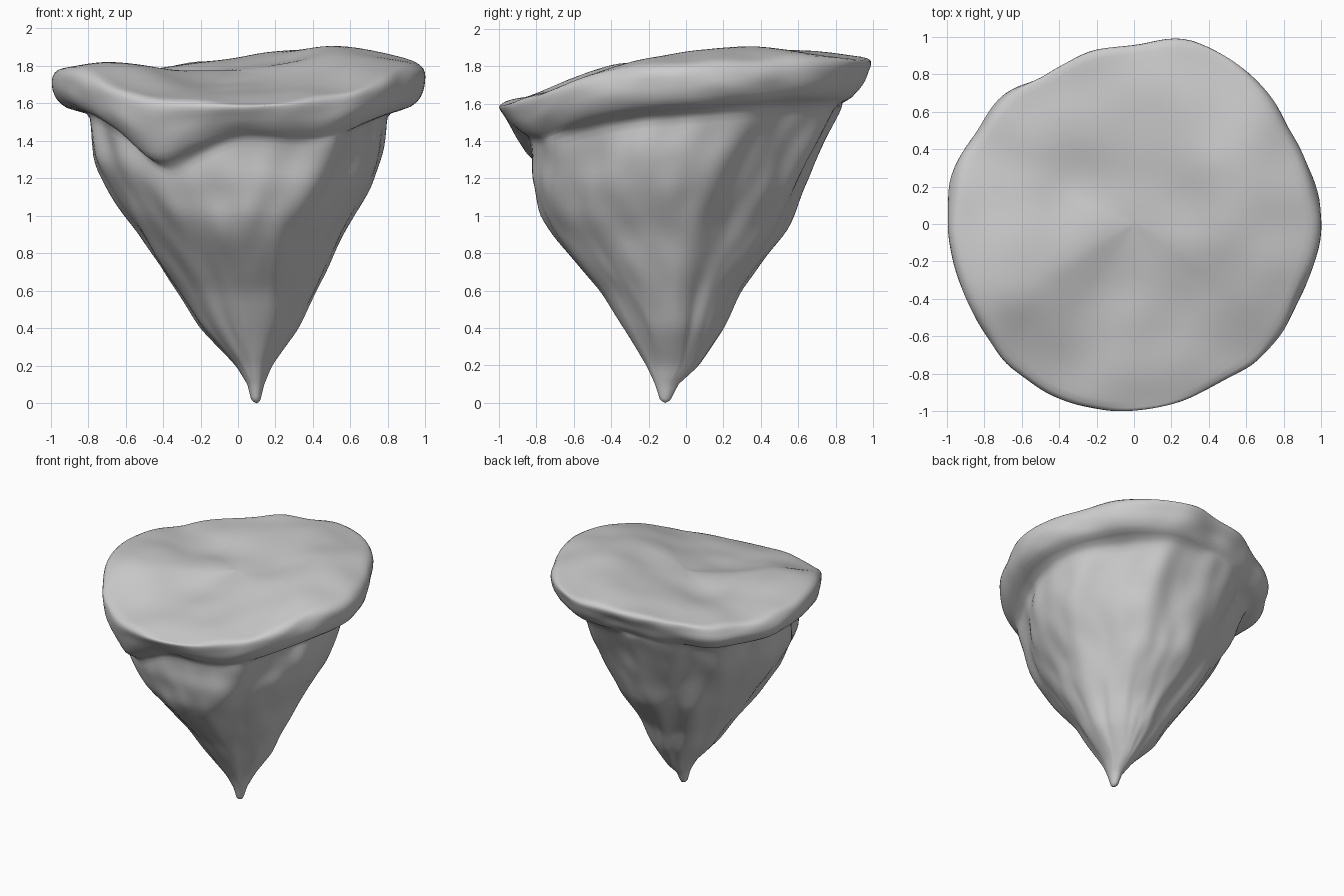
import bpy, bmesh, math
from mathutils import Vector, noise

if "Cube" in bpy.data.objects:
    bpy.data.objects.remove(bpy.data.objects["Cube"])

N = 144  # segments around


def around(table, a):
    """Smooth periodic lookup of evenly spaced values by angle."""
    n = len(table)
    f = (a / math.tau * n) % n
    i, t = int(f), f % 1
    p0, p1, p2, p3 = (table[(i + k) % n] for k in (-1, 0, 1, 2))
    return p1 + 0.5 * t * (p2 - p0 + t * (2*p0 - 5*p1 + 4*p2 - p3 + t * (3*(p1 - p2) + p3 - p0)))


def at(points, z):
    """Linear lookup in a list of (z, value)."""
    for (z0, v0), (z1, v1) in zip(points, points[1:]):
        if z <= z1:
            return v0 + (v1 - v0) * max(0, (z - z0) / (z1 - z0))
    return points[-1][1]


# Slab outline radius, upper rim height and lower rim height, every 15 degrees
rim_r = [1.005, .99, .98, 1.01, 1.03, 1.03, .955, .955, .935, .985, .985, 1.01,
         1.0, .99, .99, 1.01, 1.025, 1.01, 1.0, .99, .98, .995, .98, .985]
rim_top = [1.82, 1.83, 1.84, 1.85, 1.85, 1.84, 1.83, 1.82, 1.79, 1.76, 1.75, 1.77,
           1.79, 1.80, 1.78, 1.71, 1.64, 1.61, 1.60, 1.61, 1.64, 1.70, 1.77, 1.81]
rim_low = [1.56, 1.58, 1.60, 1.61, 1.61, 1.61, 1.60, 1.58, 1.56, 1.54, 1.54, 1.55,
           1.56, 1.56, 1.52, 1.44, 1.27, 1.35, 1.43, 1.42, 1.41, 1.46, 1.51, 1.54]

# Cone silhouettes (height, offset)
left = [(0, .09), (.02, .07), (.1, .05), (.2, -.01), (.4, -.2), (.6, -.33), (.8, -.47), (1, -.6), (1.3, -.77), (1.5, -.8)]
right = [(0, .11), (.02, .12), (.1, .14), (.2, .18), (.4, .32), (.6, .41), (.9, .55), (1.15, .69), (1.35, .77), (1.5, .8)]
front = [(0, -.12), (.02, -.14), (.1, -.165), (.2, -.21), (.4, -.33), (.6, -.45), (.9, -.71), (1, -.78), (1.2, -.84), (1.5, -.84)]
back = [(0, -.10), (.02, -.08), (.1, -.04), (.2, .07), (.4, .2), (.6, .29), (.9, .52), (1.3, .69), (1.5, .79), (1.6, .84)]
# Ridges and grooves around the cone, every 15 degrees
ridge = [.01, .02, -.06, -.03, .01, -.02, 0, .02, -.03, .02, -.02, -.01,
         0, -.02, .01, .0, .0, -.02, 0, .01, .04, -.02, -.03, 0]


def cone_point(a, z):
    l, r, f, b = (at(c, z) for c in (left, right, front, back))
    grow = min(1, z / 0.4)
    k = 1 + around(ridge, a + 0.12 * math.sin(3 * z)) * grow
    c, s = math.cos(a), math.sin(a)
    k += 0.04 * grow * noise.noise(Vector((3 * c, 3 * s, 2.2 * z)))
    k += 0.025 * grow * noise.noise(Vector((6 * c, 6 * s, 5 * z + 3)))
    return Vector(((l + r) / 2 + (r - l) / 2 * k * c, (f + b) / 2 + (b - f) / 2 * k * s, z))


def rim_scale(a, t):
    """Rounded edge at the sides, sloping edge with a wide top at front and back."""
    w = abs(math.sin(a)) ** 3
    rounded = at([(0, .87), (.1, .93), (.25, .97), (.5, 1), (.7, .995), (.88, .98), (1, .95)], t)
    sloped = at([(0, .87), (.3, .93), (.6, .965), (.85, 1), (.95, 1), (1, .99)], t)
    return rounded + (sloped - rounded) * w


def rim_point(a, t):
    r = around(rim_r, a) * rim_scale(a, t)
    r *= 1 + 0.02 * noise.noise(Vector((5 * math.cos(a), 5 * math.sin(a), 3 * t)))
    lo, hi = around(rim_low, a), around(rim_top, a)
    return Vector((r * math.cos(a), r * math.sin(a), lo + (hi - lo) * t))


# Hills and dips of the top: x, y, height, width
bumps = [(.55, .3, .08, .35), (.25, .65, .05, .35), (.6, -.1, .05, .3), (-.65, -.25, .035, .25),
         (-.3, .25, -.02, .2), (-.1, -.35, -.03, .25), (-.35, .6, .02, .25)]


def top_point(a, s):
    r = around(rim_r, a) * rim_scale(a, 1) * s
    x, y = r * math.cos(a), r * math.sin(a)
    z = 1.775 + (around(rim_top, a) - 1.775) * s ** 1.35
    for bx, by, h, w in bumps:
        z += h * math.exp(-((x - bx) ** 2 + (y - by) ** 2) / (w * w)) * (1 - s ** 8)
    z += 0.02 * noise.noise(Vector((3.5 * x, 3.5 * y, 5)))
    return Vector((x, y, z))


angles = [math.tau * i / N for i in range(N)]
rows = []
# Rock cone, from the tip up to the underside of the slab
for j in range(1, 51):
    t = (j / 50) ** 1.3
    rows.append([cone_point(a, t * around(rim_low, a)) for a in angles])
# Overhanging rim
for t in (.04, .1, .18, .28, .4, .5, .6, .7, .8, .88, .95):
    rows.append([rim_point(a, t) for a in angles])
# Uneven top
for j in range(24, 0, -1):
    rows.append([top_point(a, j / 24) for a in angles])

bm = bmesh.new()
rings = [[bm.verts.new(p) for p in row] for row in rows]
tip = bm.verts.new((.1, -.11, 0))
centre = bm.verts.new(top_point(0, 0))
for i in range(N):
    k = (i + 1) % N
    bm.faces.new((tip, rings[0][k], rings[0][i]))
    bm.faces.new((centre, rings[-1][i], rings[-1][k]))
    for lower, upper in zip(rings, rings[1:]):
        bm.faces.new((lower[i], lower[k], upper[k], upper[i]))
for f in bm.faces:
    f.smooth = True
# Soften the lofted rows
for _ in range(3):
    bmesh.ops.smooth_vert(bm, verts=[v for v in bm.verts if v.co.z > 0.15], factor=0.5,
                          use_axis_x=True, use_axis_y=True, use_axis_z=True)
bmesh.ops.recalc_face_normals(bm, faces=bm.faces)
mesh = bpy.data.meshes.new("floating_rock")
bm.to_mesh(mesh)
bm.free()
rock = bpy.data.objects.new("floating_rock", mesh)
bpy.context.collection.objects.link(rock)
